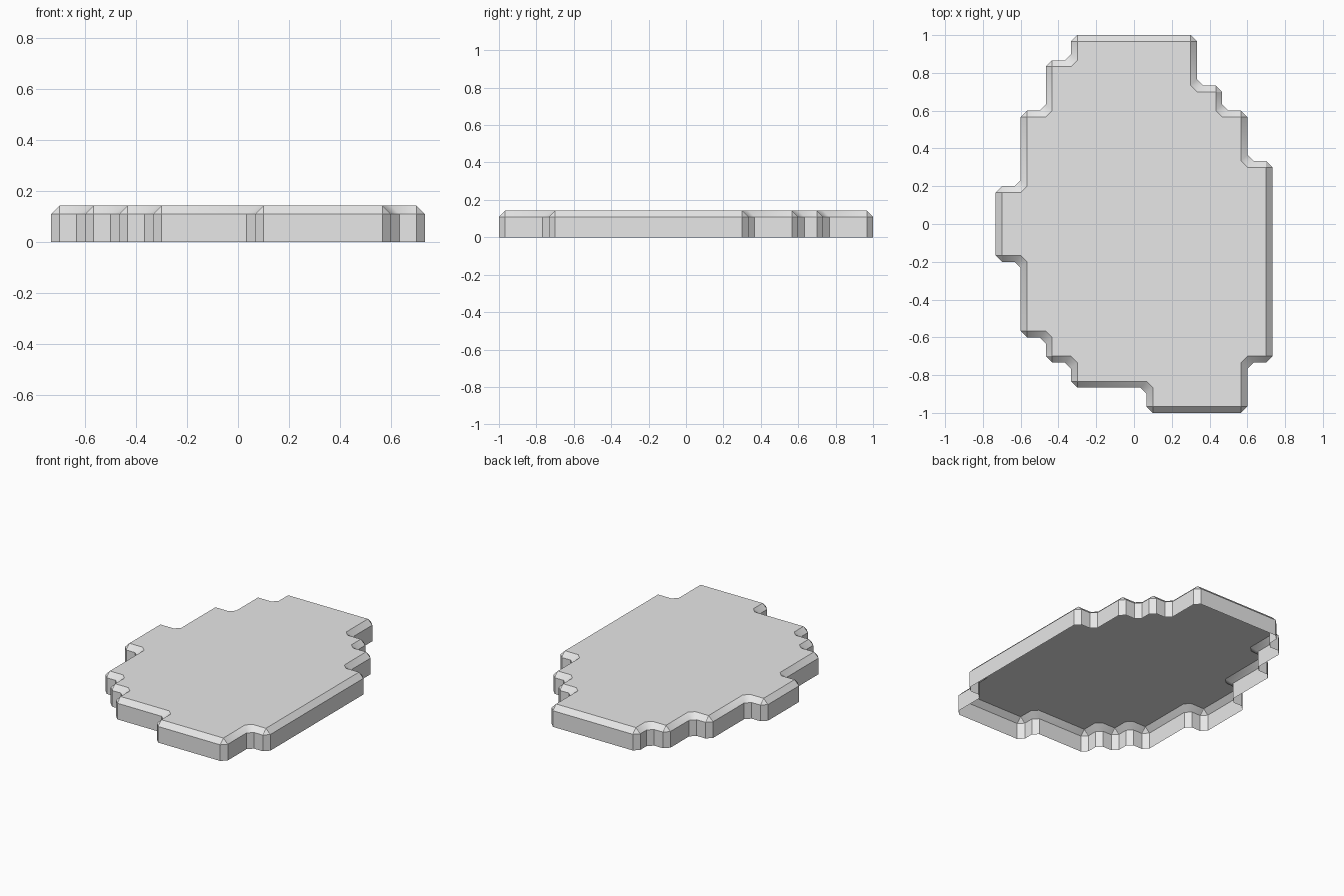
import bpy, bmesh, math
from mathutils import Vector

old = bpy.data.objects.get("Cube")
if old:
    bpy.data.objects.remove(old, do_unlink=True)

CELL = 2 / 15
BEVEL = CELL / 4
HEIGHT = 0.143

# Stepped outline corners on a cell grid, counter-clockwise from the front edge
CORNERS = [(6, 0), (10, 0), (10, 2), (11, 2), (11, 10), (10, 10), (10, 12),
           (9, 12), (9, 13), (8, 13), (8, 15), (3, 15), (3, 14), (2, 14),
           (2, 12), (1, 12), (1, 9), (0, 9), (0, 6), (1, 6), (1, 3), (2, 3),
           (2, 2), (3, 2), (3, 1), (6, 1)]
outline = [Vector(((i - 5.5) * CELL, (j - 7.5) * CELL, 0)) for i, j in CORNERS]

bm = bmesh.new()
up = Vector((0, 0, HEIGHT))
shoulder = Vector((0, 0, HEIGHT - BEVEL))
columns, top_ring = [], []

# Chamfer every corner; outward corners meet in one point on the top
for k, c in enumerate(outline):
    d_in = (c - outline[k - 1]).normalized()
    d_out = (outline[(k + 1) % len(outline)] - c).normalized()
    convex = d_in.cross(d_out).z > 0
    inner = c + BEVEL * (d_out - d_in) * (1 if convex else -1)
    if convex:
        tops = [bm.verts.new(inner + up)] * 2
        top_ring.append(tops[0])
    else:
        tops = [bm.verts.new(inner - BEVEL * d_in + up),
                bm.verts.new(inner + BEVEL * d_out + up)]
        top_ring += tops
    for p, top in zip((c - BEVEL * d_in, c + BEVEL * d_out), tops):
        columns.append((bm.verts.new(p), bm.verts.new(p + shoulder), top))

# Walls, sloped rim and flat top; the underside stays open
for k, (b0, s0, t0) in enumerate(columns):
    b1, s1, t1 = columns[(k + 1) % len(columns)]
    bm.faces.new((b0, b1, s1, s0))
    bm.faces.new((s0, s1, t1) if t0 is t1 else (s0, s1, t1, t0))
bm.faces.new(top_ring)

mesh = bpy.data.meshes.new("stepped_slab")
bm.to_mesh(mesh)
bm.free()
slab = bpy.data.objects.new("stepped_slab", mesh)
bpy.context.collection.objects.link(slab)

# Plain grey material
grey = bpy.data.materials.new("light grey")
grey.use_nodes = True
color = (0.8, 0.8, 0.8, 1)
grey.diffuse_color = color
grey.node_tree.nodes["Principled BSDF"].inputs["Base Color"].default_value = color
mesh.materials.append(grey)

# Soften only the inward notches of the rim
bpy.ops.object.select_all(action='DESELECT')
slab.select_set(True)
bpy.context.view_layer.objects.active = slab
bpy.ops.object.shade_smooth_by_angle(angle=math.radians(33))
